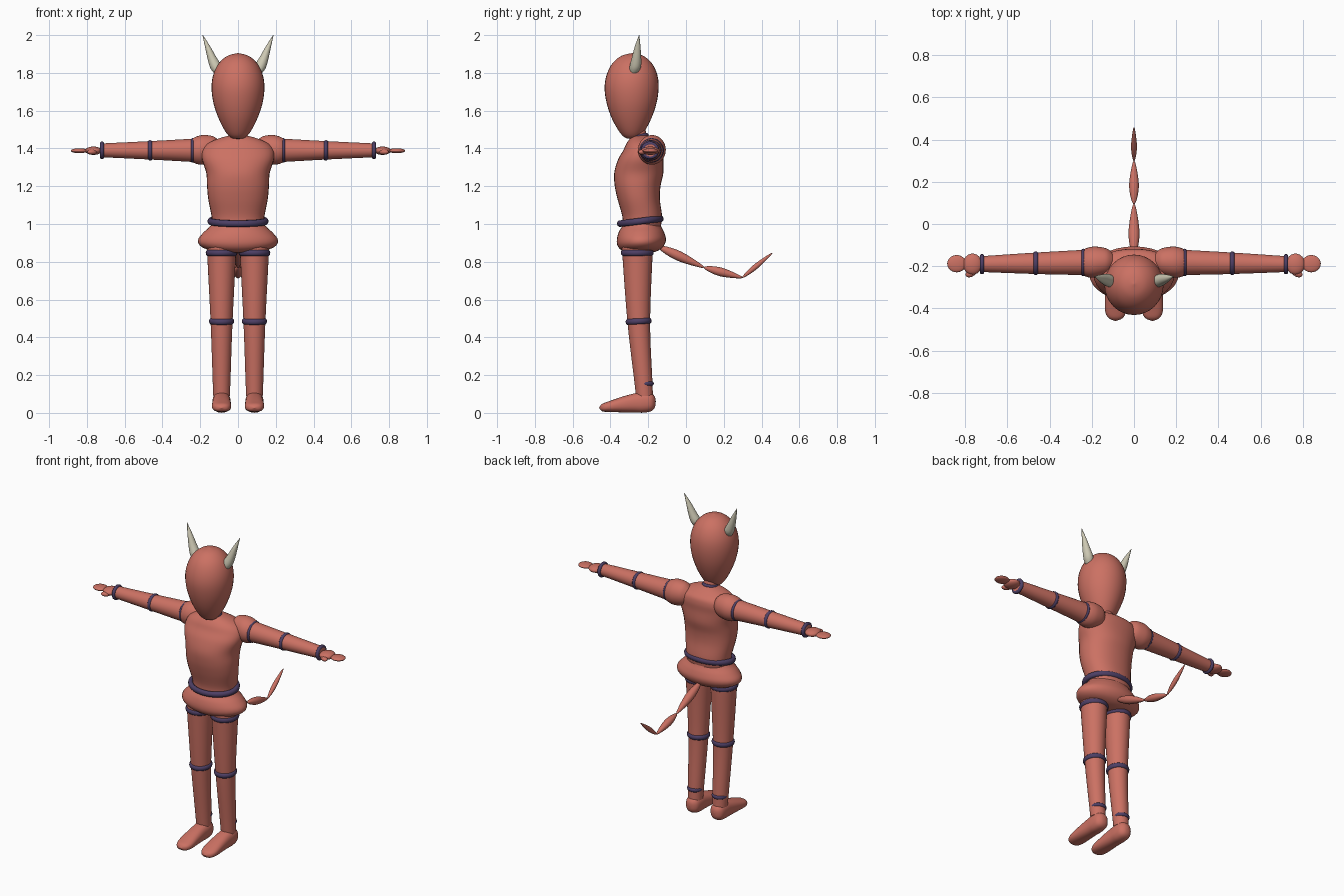
import bpy, bmesh, math
from mathutils import Vector, Matrix

if "Cube" in bpy.data.objects:
    bpy.data.objects.remove(bpy.data.objects["Cube"])


def material(name, rgb):
    m = bpy.data.materials.new(name)
    m.diffuse_color = (*rgb, 1)
    m.use_nodes = True
    m.node_tree.nodes["Principled BSDF"].inputs["Base Color"].default_value = m.diffuse_color
    return m


SKIN = material("red skin", (0.60, 0.165, 0.125))
BAND = material("dark violet band", (0.075, 0.05, 0.13))
HORN = material("ivory horn", (0.62, 0.59, 0.46))


def finish(name, bm, mat):
    bmesh.ops.recalc_face_normals(bm, faces=bm.faces)
    me = bpy.data.meshes.new(name)
    bm.to_mesh(me)
    bm.free()
    me.materials.append(mat)
    ob = bpy.data.objects.new(name, me)
    bpy.context.collection.objects.link(ob)
    bpy.ops.object.select_all(action='DESELECT')
    ob.select_set(True)
    bpy.context.view_layer.objects.active = ob
    bpy.ops.object.shade_smooth_by_angle(angle=math.radians(50))
    return ob


def spline(rows, steps):
    """Catmull-Rom interpolation of rows of numbers."""
    rows = [Vector(r) for r in rows]
    pts = [rows[0]] + rows + [rows[-1]]
    out = []
    for i in range(1, len(pts) - 2):
        a, b, c, d = pts[i - 1:i + 3]
        for k in range(steps):
            t = k / steps
            out.append(b + 0.5 * t * (c - a + t * (2 * a - 5 * b + 4 * c - d
                                                   + t * (3 * (b - c) + d - a))))
    return out + [rows[-1]]


def loft(name, rows, mat, u, v, steps=5, n=32, power=2.0):
    """Skin over cross-sections (x, y, z, radius along u, radius along v)."""
    bm = bmesh.new()
    u, v = Vector(u), Vector(v)
    rings = []
    for r in spline(rows, steps):
        ring = []
        for i in range(n):
            a = 2 * math.pi * i / n
            c, s = math.cos(a), math.sin(a)
            cu = math.copysign(abs(c) ** (2 / power), c) * max(r[3], 0.001)
            sv = math.copysign(abs(s) ** (2 / power), s) * max(r[4], 0.001)
            ring.append(bm.verts.new(Vector(r[:3]) + u * cu + v * sv))
        rings.append(ring)
    for p, q in zip(rings, rings[1:]):
        for i in range(n):
            j = (i + 1) % n
            bm.faces.new((p[i], p[j], q[j], q[i]))
    bm.faces.new(rings[0])
    bm.faces.new(rings[-1])
    return finish(name, bm, mat)


def spindle(name, a, b, r, mat, mid=0.45):
    """Tapered pod between two points."""
    a, b = Vector(a), Vector(b)
    d = (b - a).normalized()
    side = Vector((1, 0, 0))
    prof = [(0, .12), (.05, .4), (mid / 2, .82), (mid, 1), ((1 + mid) / 2, .72), (.95, .3), (1, .06)]
    rows = [(*a.lerp(b, t), r * k, r * k) for t, k in prof]
    return loft(name, rows, mat, side, d.cross(side), 4, 20)


def band(name, at, rx, ry, minor, height, axis='Z', tilt=0.0):
    """Elliptical ring, optionally tilted about x or turned to the x axis."""
    bm = bmesh.new()
    n, k = 40, 10
    rot = Matrix.Rotation(math.pi / 2, 3, 'Y') if axis == 'X' else Matrix.Rotation(tilt, 3, 'X')
    g = []
    for i in range(n):
        a = 2 * math.pi * i / n
        row = []
        for j in range(k):
            b = 2 * math.pi * j / k
            e = minor * math.cos(b)
            p = Vector(((rx + e) * math.cos(a), (ry + e) * math.sin(a), height * math.sin(b)))
            row.append(bm.verts.new(Vector(at) + rot @ p))
        g.append(row)
    for i in range(n):
        for j in range(k):
            i2, j2 = (i + 1) % n, (j + 1) % k
            bm.faces.new((g[i][j], g[i2][j], g[i2][j2], g[i][j2]))
    return finish(name, bm, BAND)


def ball(name, at, size, turn=0.0):
    bm = bmesh.new()
    m = Matrix.Translation(at) @ Matrix.Rotation(turn, 4, 'Z') @ Matrix.Diagonal((*size, 1))
    bmesh.ops.create_uvsphere(bm, u_segments=24, v_segments=14, radius=1, matrix=m)
    return finish(name, bm, SKIN)


X, Y, Z = (1, 0, 0), (0, 1, 0), (0, 0, 1)

# Egg-shaped head
loft("head", [(0, -.285, 1.45, .0, .0), (0, -.286, 1.457, .036, .036), (0, -.287, 1.49, .067, .067),
              (0, -.288, 1.56, .103, .105), (0, -.288, 1.64, .130, .132), (0, -.288, 1.72, .140, .143),
              (0, -.286, 1.79, .131, .134), (0, -.285, 1.85, .102, .105), (0, -.284, 1.89, .056, .058),
              (0, -.284, 1.905, .0, .0)], SKIN, X, Y)

# Neck and collar
loft("neck", [(0, -.235, 1.41, .046, .046), (0, -.25, 1.47, .043, .043), (0, -.265, 1.53, .043, .043)],
     SKIN, X, Y)
band("collar", (0, -.247, 1.463), .041, .041, .009, .012, tilt=.2)

# Torso, hips and belt
loft("torso", [(0, -.235, .98, .135, .10), (0, -.232, 1.04, .140, .105), (0, -.25, 1.13, .157, .112),
               (0, -.256, 1.20, .164, .121), (0, -.25, 1.27, .168, .130), (0, -.24, 1.34, .190, .120),
               (0, -.225, 1.39, .190, .107), (0, -.222, 1.425, .163, .094), (0, -.23, 1.452, .105, .066),
               (0, -.235, 1.47, .04, .036)], SKIN, X, Y, power=2.2)
loft("hips", [(0, -.235, 1.01, .13, .095), (0, -.235, .985, .150, .105), (0, -.236, .955, .183, .121),
              (0, -.236, .92, .210, .130), (0, -.239, .89, .205, .125), (0, -.242, .866, .165, .106),
              (0, -.245, .85, .08, .07), (0, -.245, .845, .0, .0)], SKIN, X, Y)
band("belt", (0, -.242, 1.015), .147, .109, .015, .018, tilt=math.radians(7))

# Tail in three pods
tail = [(0, -.15, .882), (0, .095, .77), (0, .298, .716), (0, .457, .847)]
for i, r in enumerate((.026, .023, .014)):
    spindle("tail_segment_%d" % (i + 1), tail[i], tail[i + 1], r, SKIN)

for s, side in ((-1, "left"), (1, "right")):
    # Horn, gently curved
    loft(side + "_horn", [(s * .105, -.275, 1.805, .022, .024), (s * .119, -.268, 1.835, .029, .030),
                          (s * .139, -.262, 1.88, .023, .025), (s * .162, -.256, 1.94, .013, .015),
                          (s * .187, -.248, 2.0, .001, .001)], HORN, (.93, 0, -.36 * s), Y, 4, 20)

    # Shoulder and arm
    loft(side + "_shoulder", [(s * .10, -.178, 1.395, .045, .04), (s * .13, -.178, 1.396, .068, .062),
                              (s * .18, -.18, 1.393, .078, .073), (s * .215, -.182, 1.391, .074, .071),
                              (s * .243, -.182, 1.39, .062, .060)], SKIN, Z, Y)
    loft(side + "_arm", [(s * .23, -.182, 1.39, .062, .060), (s * .46, -.186, 1.39, .049, .051),
                         (s * .73, -.19, 1.39, .036, .037)], SKIN, Z, Y)
    band(side + "_upper_arm_band", (s * .24, -.182, 1.39), .058, .058, .007, .009, 'X')
    band(side + "_elbow_band", (s * .465, -.186, 1.39), .046, .048, .008, .011, 'X')
    band(side + "_wrist_band", (s * .72, -.19, 1.39), .036, .037, .011, .011, 'X')

    # Hand: palm, fingers and thumb
    ball(side + "_palm", (s * .765, -.19, 1.388), (.045, .05, .022))
    ball(side + "_fingers", (s * .84, -.188, 1.388), (.045, .041, .013))
    ball(side + "_thumb", (s * .772, -.232, 1.381), (.028, .018, .014), -s * .5)

    # Leg with bands
    x = s * .087
    loft(side + "_leg", [(x, -.257, .885, .076, .080), (x, -.257, .84, .076, .080),
                         (x, -.25, .48, .058, .060), (x, -.226, .17, .047, .048),
                         (x, -.22, .09, .044, .045)], SKIN, X, Y)
    band(side + "_thigh_band", (x, -.258, .847), .071, .074, .013, .017)
    band(side + "_knee_band", (x, -.251, .485), .055, .057, .012, .016, tilt=.06)
    band(side + "_ankle_band", (x, -.215, .155), .038, .036, .009, .012)

    # Foot
    loft(side + "_foot", [(x, -.160, .06, .0, .0), (x, -.165, .057, .022, .028), (x, -.185, .057, .042, .048),
                          (x, -.225, .056, .048, .055), (x, -.27, .053, .048, .051), (x, -.34, .044, .050, .041),
                          (x, -.41, .033, .050, .028), (x, -.445, .028, .034, .019),
                          (x, -.46, .027, .0, .0)], SKIN, X, Z, 4, 28, 2.4)
